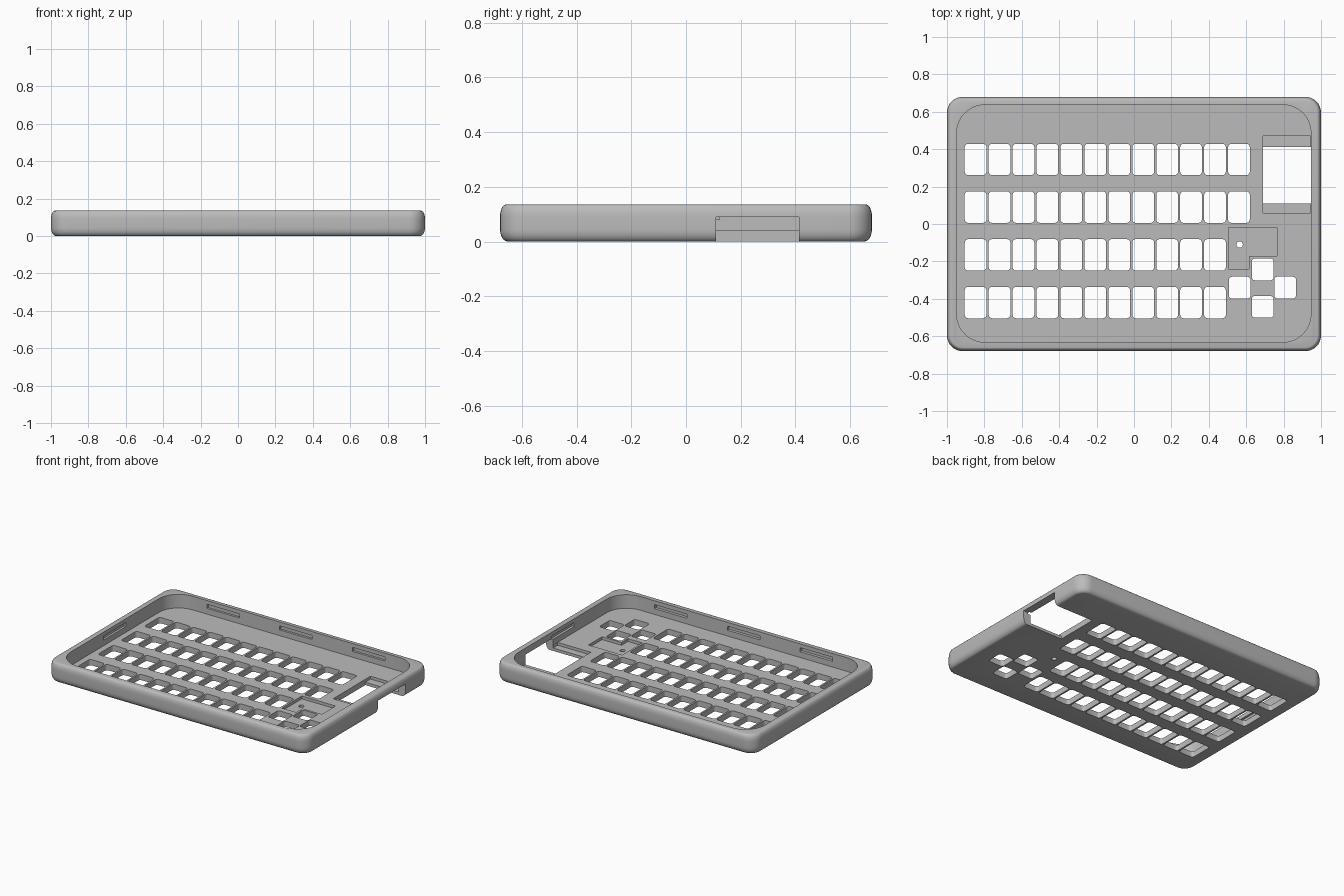
import bpy, bmesh
from math import sin, cos, pi

if "Cube" in bpy.data.objects:
    bpy.data.objects.remove(bpy.data.objects["Cube"], do_unlink=True)

grey = bpy.data.materials.new("light grey plastic")
grey.use_nodes = True
GREY = (0.5, 0.5, 0.5, 1)
grey.diffuse_color = GREY
grey.node_tree.nodes["Principled BSDF"].inputs["Base Color"].default_value = GREY


def rounded(x0, x1, y0, y1, r, steps=4):
    """Outline of a rectangle with rounded corners."""
    pts = []
    corners = [(x1 - r, y1 - r), (x0 + r, y1 - r), (x0 + r, y0 + r), (x1 - r, y0 + r)]
    for i, (cx, cy) in enumerate(corners):
        for s in range(steps + 1):
            a = (i + s / steps) * pi / 2
            pts.append((cx + r * cos(a), cy + r * sin(a)))
    return pts


def box(x0, x1, y0, y1):
    return [(x0, y0), (x1, y0), (x1, y1), (x0, y1)]


def loft(bm, rings):
    """Skin a stack of (outline, z) rings and cap both ends."""
    loops = [[bm.verts.new((x, y, z)) for x, y in pts] for pts, z in rings]
    n = len(loops[0])
    for a, b in zip(loops, loops[1:]):
        for i in range(n):
            j = (i + 1) % n
            bm.faces.new((a[i], a[j], b[j], b[i]))
    bm.faces.new(loops[0][::-1])
    bm.faces.new(loops[-1])


def make(name, stacks):
    bm = bmesh.new()
    for rings in stacks:
        loft(bm, rings)
    bmesh.ops.recalc_face_normals(bm, faces=bm.faces)
    mesh = bpy.data.meshes.new(name)
    bm.to_mesh(mesh)
    bm.free()
    mesh.materials.append(grey)
    ob = bpy.data.objects.new(name, mesh)
    bpy.context.collection.objects.link(ob)
    return ob


def cut(target, prisms):
    """Subtract vertical prisms given as (outline, z0, z1)."""
    cutter = make("cutter", [[(p, z0), (p, z1)] for p, z0, z1 in prisms])
    cutter.hide_render = True
    mod = target.modifiers.new("cut", 'BOOLEAN')
    mod.operation = 'DIFFERENCE'
    mod.solver = 'EXACT'
    mod.object = cutter
    bpy.context.view_layer.objects.active = target
    bpy.ops.object.modifier_apply(modifier=mod.name)
    bpy.data.objects.remove(cutter, do_unlink=True)


# Outer shell: rounded block with a soft top and bottom edge
H, FLOOR, STEPS = 0.135, 0.04, 6
profile = []
for s in range(STEPS + 1):
    a = s / STEPS * pi / 2
    profile.append((0.027 * (1 - sin(a)), 0.045 * (1 - cos(a))))
for s in range(STEPS + 1):
    a = s / STEPS * pi / 2
    profile.append((0.02 * (1 - cos(a)), H - 0.045 * (1 - sin(a))))
case = make("keyboard_case", [[
    (rounded(-1 + d, 1 - d, -0.68 + d, 0.68 - d, 0.085 - d, 8), z) for d, z in profile]])

# Open tray
cut(case, [(rounded(-0.948, 0.946, -0.632, 0.637, 0.15, 12), FLOOR, 0.3)])

# Four rows of key openings and the arrow cluster
keys = []
for row, count in enumerate((12, 12, 11, 11)):
    y = 0.345 - row * 0.255
    for col in range(count):
        x = -0.847 + col * 0.128
        keys.append((rounded(x - 0.058, x + 0.058, y - 0.084, y + 0.084, 0.018), -0.1, 0.1))
for x, y in ((0.688, -0.243), (0.565, -0.34), (0.808, -0.34), (0.688, -0.443)):
    keys.append((rounded(x - 0.058, x + 0.058, y - 0.058, y + 0.058, 0.016), -0.1, 0.1))
cut(case, keys)

# Shallow pockets in the floor
pocket = [(0.505, -0.24), (0.615, -0.24), (0.615, -0.17),
          (0.765, -0.17), (0.765, -0.02), (0.505, -0.02)]
cut(case, [(pocket, 0.02, 0.06), (box(0.69, 0.945, 0.06, 0.47), 0.02, 0.06)])

# Clip slots in the inner walls
slots = [(box(x - 0.125, x + 0.125, s * 0.6, s * 0.652), 0.08, 0.108)
         for x in (-0.56, 0, 0.56) for s in (-1, 1)]
slots += [(box(s * 0.9, s * 0.963, -0.122, 0.122), 0.08, 0.108) for s in (-1, 1)]
cut(case, slots)

# Side port through floor and wall, and a small pin hole
cut(case, [(box(0.69, 1.1, 0.11, 0.413), -0.1, 0.09),
           (rounded(0.548, 0.582, -0.127, -0.093, 0.0169), -0.1, 0.1)])

bpy.ops.object.select_all(action='DESELECT')
case.select_set(True)
bpy.context.view_layer.objects.active = case
bpy.ops.object.shade_smooth_by_angle(angle=pi / 6)
